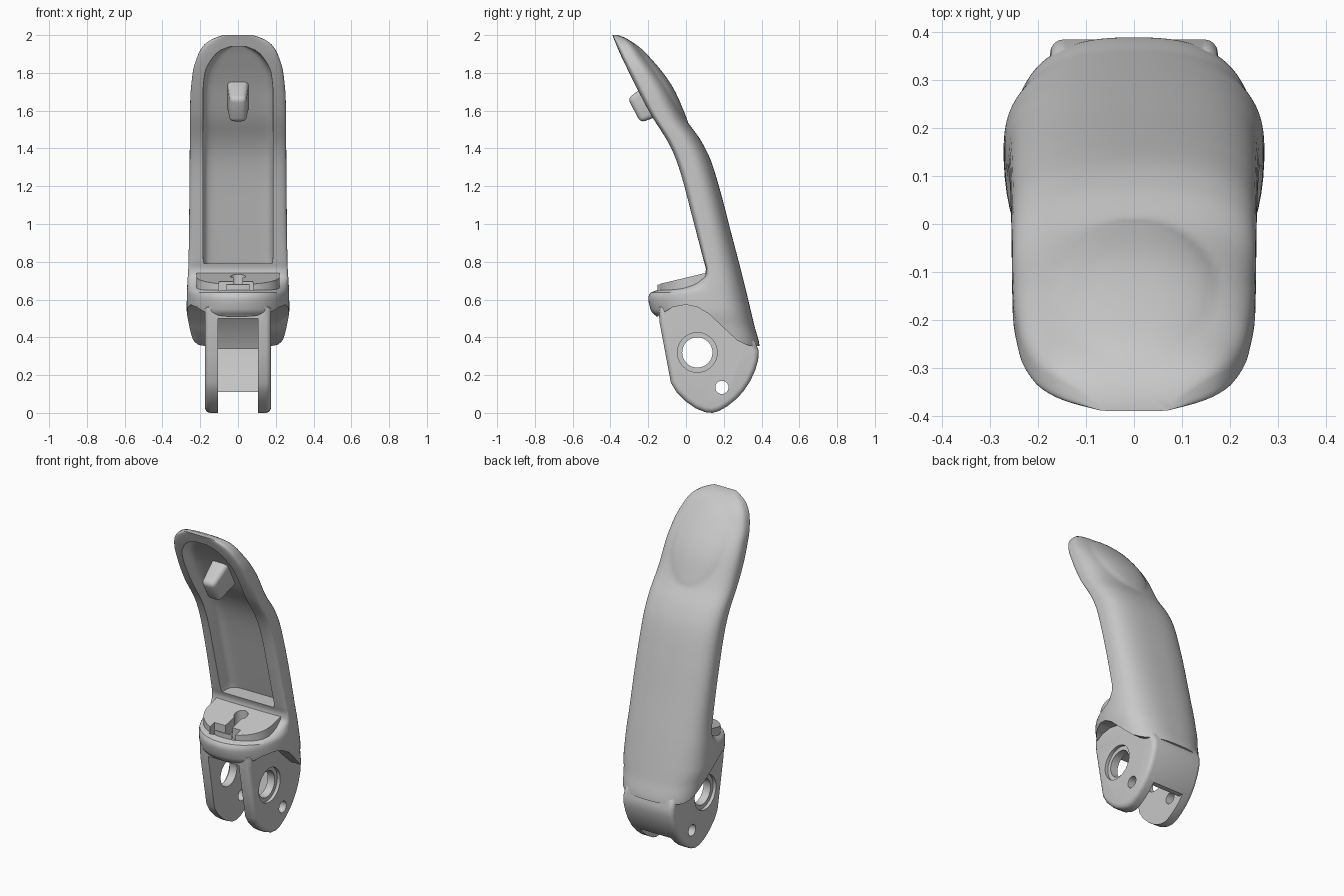
import bpy, bmesh, math
from mathutils import Matrix

old = bpy.data.objects.get("Cube")
if old:
    bpy.data.objects.remove(old)

grey = bpy.data.materials.new("matte grey")
grey.use_nodes = True
colour = (0.58, 0.58, 0.58, 1)
grey.diffuse_color = colour
grey.node_tree.nodes["Principled BSDF"].inputs["Base Color"].default_value = colour


def make(name, bm):
    bmesh.ops.recalc_face_normals(bm, faces=bm.faces)
    mesh = bpy.data.meshes.new(name)
    bm.to_mesh(mesh)
    bm.free()
    ob = bpy.data.objects.new(name, mesh)
    bpy.context.collection.objects.link(ob)
    mesh.materials.append(grey)
    return ob


def curve(table, z):
    """Smooth monotone interpolation of (z, value) pairs."""
    slope = [(b[1] - a[1]) / (b[0] - a[0]) for a, b in zip(table, table[1:])]

    def tangent(i):
        if i == 0 or i == len(slope):
            return slope[min(i, len(slope) - 1)]
        p, q = slope[i - 1], slope[i]
        return 2 * p * q / (p + q) if p * q > 0 else 0
    z = min(max(z, table[0][0]), table[-1][0])
    i = max(k for k in range(len(slope)) if z >= table[k][0])
    (za, a), (zb, b) = table[i], table[i + 1]
    h = zb - za
    t = (z - za) / h
    s = t * t * (3 - 2 * t)
    return a + (b - a) * s + h * t * (1 - t) * ((1 - t) * tangent(i) - t * tangent(i + 1))


def power(v, n):
    return math.copysign(abs(v) ** (2 / n), v)


def skin(name, rings):
    """Closed solid through matching rings of points."""
    bm = bmesh.new()
    loops = [[bm.verts.new(p) for p in ring] for ring in rings]
    for a, b in zip(loops, loops[1:]):
        for k in range(len(a)):
            j = (k + 1) % len(a)
            bm.faces.new((a[k], a[j], b[j], b[k]))
    bm.faces.new(loops[0])
    bm.faces.new(loops[-1])
    return make(name, bm)


def loft(name, levels, section, count=72):
    """Stack rings; section(z) gives width, front, back, back depth, exponents."""
    rings = []
    for z in levels:
        w, front, back, deep, nf, nb = section(z)
        yc = back - deep
        ring = []
        for k in range(count):
            angle = math.tau * (k + 0.5) / count
            c, s = math.cos(angle), math.sin(angle)
            n, depth = (nb, deep) if s > 0 else (nf, yc - front)
            ring.append((w * power(c, n), yc + depth * power(s, n), z))
        rings.append(ring)
    return skin(name, rings)


def prism(name, points, axis, lo, hi):
    """Extrude a flat outline: along x from (y, z) points, along z from (x, y)."""
    if axis == "x":
        return skin(name, [[(d, *p) for p in points] for d in (lo, hi)])
    return skin(name, [[(*p, d) for p in points] for d in (lo, hi)])


def circle(cx, cy, r, count=48):
    return [(cx + r * math.cos(math.tau * k / count), cy + r * math.sin(math.tau * k / count))
            for k in range(count)]


def rectangle(x0, x1, y0, y1):
    return [(x0, y0), (x1, y0), (x1, y1), (x0, y1)]


def apply(ob, mod):
    bpy.context.view_layer.objects.active = ob
    bpy.ops.object.modifier_apply(modifier=mod.name)


def combine(ob, other, operation):
    mod = ob.modifiers.new("combine", "BOOLEAN")
    mod.operation, mod.object, mod.solver = operation, other, "EXACT"
    apply(ob, mod)
    bpy.data.objects.remove(other)


def bevel(ob, width, angle):
    mod = ob.modifiers.new("bevel", "BEVEL")
    mod.width, mod.segments = width, 4
    mod.limit_method, mod.angle_limit = "ANGLE", math.radians(angle)
    apply(ob, mod)


# Side profile, width and rounding depth of the handle
BACK = [(.3, .385), (.34, .39), (.47, .36), (.72, .3), (.95, .24), (1.18, .18), (1.34, .13),
        (1.44, .08), (1.56, -.005), (1.74, -.105), (1.87, -.2), (1.95, -.27), (1.985, -.32), (2, -.36)]
FRONT = [(.3, -.13), (.5, -.15), (.54, -.185), (.61, -.2), (.64, -.185), (.66, -.1), (.69, .04),
         (.73, .1), (.76, .105), (.8, .094), (1.05, .028), (1.28, -.034), (1.4, -.08), (1.6, -.2),
         (1.88, -.34), (2, -.39)]
WIDTH = [(.3, .235), (.35, .242), (.45, .257), (.55, .272), (.65, .27), (.8, .262),
         (1.2, .257), (1.65, .253), (1.8, .24), (1.9, .21), (1.95, .178), (1.98, .135), (2, .08)]
DEPTH = [(.3, .2), (.5, .195), (.78, .15), (1.05, .125), (1.4, .12), (1.6, .115), (1.88, .08), (2, .02)]
POCKET = [(.79, .18), (.82, .185), (1.7, .185), (1.8, .175), (1.88, .135), (1.925, .085), (1.94, .04)]


def handle_section(z):
    blend = min(max((z - .67) / .08, 0), 1)
    return (curve(WIDTH, z), curve(FRONT, z), curve(BACK, z), curve(DEPTH, z),
            2.15 + 3.2 * blend, 2.6)


def pocket_section(z):
    f, b = curve(FRONT, z), curve(BACK, z)
    floor = f + .56 * (b - f)
    return curve(POCKET, z), f - .3, floor, (floor - f + .3) / 2, 8, 8


handle = loft("lever_handle", [.3 + 1.7 * k / 136 for k in range(137)], handle_section)

# Domed thumb pad on the upper back
for v in handle.data.vertices:
    r = (v.co.x / .17) ** 2 + ((v.co.z - 1.75) / .215) ** 2
    if r < 1 and v.co.y > curve(BACK, v.co.z) - curve(DEPTH, v.co.z):
        v.co.y += .026 * (1 - r) ** .7

# Hollow front and curved lower skirt
hollow = loft("front_hollow", [.79 + 1.15 * k / 60 for k in range(61)], pocket_section)
combine(handle, hollow, "DIFFERENCE")
skirt = [(-.5, .5), (-.16, .505), (-.12, .53), (-.07, .56), (0, .573), (.06, .56), (.12, .525), (.2, .45),
         (.27, .385), (.32, .36), (.36, .353), (.5, .353), (.5, 0), (-.5, 0)]
combine(handle, prism("skirt_cut", skirt, "x", -.5, .5), "DIFFERENCE")

# Hinge fork with rounded edges
fork_outline = [(-.145, .56), (-.14, .48), (-.11, .32), (-.08, .16), (-.05, .11), (0, .06), (.05, .025),
                (.1, .004), (.14, 0), (.175, .01), (.22, .036), (.265, .072), (.305, .115), (.34, .168),
                (.366, .225), (.382, .28), (.385, .33), (.365, .38), (.3, .45), (.2, .52), (.1, .59), (-.1, .59)]
fork = prism("hinge_fork", fork_outline, "x", -.175, .175)
bevel(fork, .028, 60)
combine(handle, fork, "UNION")

# Tilted shelf plate above the fork
arc = [(.22 * math.cos(a), .02 + .172 * math.sin(a))
       for a in (math.pi * (1 + k / 32) for k in range(33))]
shelf = prism("shelf_plate", arc + [(.22, .13), (-.22, .13)], "z", .6, .72)
for v in shelf.data.vertices:
    if v.co.z > .7:
        v.co.z = .716 + .24 * v.co.y
combine(handle, shelf, "UNION")

# Locating post inside the hollow
bm = bmesh.new()
bmesh.ops.create_cube(bm, size=1)
for v in bm.verts:
    grow = 1.3 if v.co.y > 0 else .97
    v.co = (v.co.x * .09 * grow, v.co.y * .18, v.co.z * .15 * grow)
tilt = Matrix.Translation((0, -.195, 1.643)) @ Matrix.Rotation(math.radians(28), 4, "X")
bmesh.ops.transform(bm, matrix=tilt, verts=bm.verts)
post = make("locating_post", bm)
bevel(post, .025, 40)
combine(handle, post, "UNION")

# Fork gap, leaving a curved rear wall
gap = [(-.5, -.1), (.5, -.1), (.5, .11), (.27, .11), (.285, .17), (.31, .25), (.33, .34),
       (.29, .42), (.22, .5), (-.5, .5)]
combine(handle, prism("fork_gap", gap, "x", -.106, .106), "DIFFERENCE")

# Pivot hole, its counterbores and the pin hole
pivot = (.06, .32)
for r, lo, hi in ((.08, -.5, .5), (.105, .155, .5), (.105, -.5, -.155)):
    combine(handle, prism("pivot_cut", circle(*pivot, r), "x", lo, hi), "DIFFERENCE")
combine(handle, prism("pin_cut", circle(.19, .135, .035), "x", -.5, .5), "DIFFERENCE")

# T-shaped keyway in the shelf
for outline in (rectangle(-.1, .08, -.145, -.09), rectangle(-.024, .024, -.12, .02),
                circle(0, .03, .04)):
    combine(handle, prism("keyway_cut", outline, "z", .625, .9), "DIFFERENCE")

# Smooth shading with crisp edges
bpy.ops.object.select_all(action="DESELECT")
handle.select_set(True)
bpy.context.view_layer.objects.active = handle
bpy.ops.object.shade_smooth_by_angle(angle=math.radians(32))
